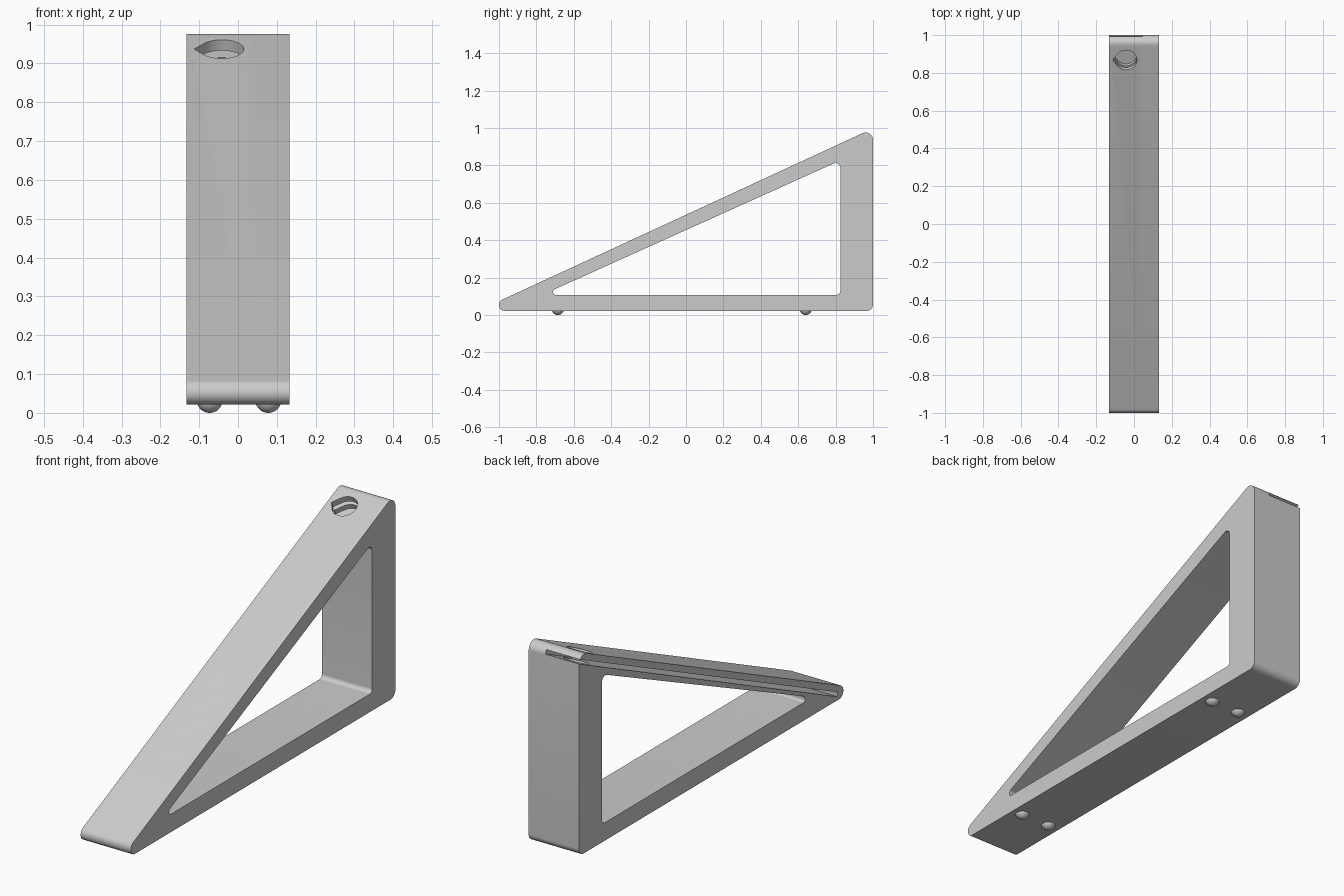
import bpy
import bmesh
import math
from mathutils import Matrix, Vector
from mathutils.geometry import tessellate_polygon

cube = bpy.data.objects.get("Cube")
if cube:
    bpy.data.objects.remove(cube, do_unlink=True)

# Material
grey = bpy.data.materials.new("matte grey")
grey.use_nodes = True
COLOUR = (0.6, 0.6, 0.6, 1)
grey.diffuse_color = COLOUR
grey.node_tree.nodes["Principled BSDF"].inputs["Base Color"].default_value = COLOUR

# Main dimensions
HALF = 0.133          # half width
BASE = 0.022          # underside of the frame
RISE = 0.462          # gradient of the sloped bar
MID = 0.536           # height of the slope at y = 0
ANGLE = math.atan(RISE)
STEPS = 12            # segments in each rounded corner
SLOT_X = 0.044        # how far the slot reaches across
SLOT_FRONT = -0.955


def slope_z(y):
    return MID + RISE * y


def rounded(corners):
    """Anticlockwise outline with each (y, z, radius) corner made an arc."""
    out = []
    for i, (y, z, r) in enumerate(corners):
        p = Vector((y, z))
        a = (Vector(corners[i - 1][:2]) - p).normalized()
        b = (Vector(corners[(i + 1) % len(corners)][:2]) - p).normalized()
        half = a.angle(b) / 2
        centre = p + (a + b).normalized() * (r / math.sin(half))
        start = p + a * (r / math.tan(half)) - centre
        for k in range(STEPS + 1):
            t = (math.pi - 2 * half) * k / STEPS
            c, s = math.cos(t), math.sin(t)
            out.append(centre + Vector((start.x * c - start.y * s,
                                        start.x * s + start.y * c)))
    return out


def ring(bm, outline, x):
    return [bm.verts.new((x, p[0], p[1])) for p in outline]


def wall(bm, a, b, skip=()):
    """Quads between two closed rings, leaving out the skipped ones."""
    for i in range(len(a)):
        j = (i + 1) % len(a)
        if i not in skip:
            bm.faces.new((a[i], a[j], b[j], b[i]))


def fill(bm, border, hole):
    """Flat face with a hole in it."""
    verts = border + hole
    for tri in tessellate_polygon([[v.co for v in border], [v.co for v in hole]]):
        bm.faces.new([verts[i] for i in tri])


def finish(name, bm):
    mesh = bpy.data.meshes.new(name)
    bm.to_mesh(mesh)
    bm.free()
    mesh.materials.append(grey)
    obj = bpy.data.objects.new(name, mesh)
    bpy.context.collection.objects.link(obj)
    bpy.ops.object.select_all(action='DESELECT')
    obj.select_set(True)
    bpy.context.view_layer.objects.active = obj
    bpy.ops.object.shade_smooth_by_angle()


# Outlines of the wedge and its triangular opening
outer = rounded([(-1, BASE, 0.030), (1, BASE, 0.035),
                 (1, slope_z(1), 0.040), (-1, slope_z(-1), 0.032)])
inner = rounded([(-0.71, 0.108, 0.012), (0.825, 0.108, 0.02),
                 (0.825, 0.826, 0.025), (-0.71, 0.134, 0.012)])

# Slot outline: two points of the top back corner run parallel to the slope
arc = 2 * (STEPS + 1)
low, high = arc + 1, arc + 4
top_edge = arc + STEPS
notched = list(outer)
for end, mouth in ((low + 1, outer[low]), (high - 1, outer[high])):
    notched[end] = Vector((SLOT_FRONT, mouth.y + RISE * (SLOT_FRONT - mouth.x)))

# Wedge frame: slotted section, then plain section
frame = bmesh.new()
slot_side = ring(frame, notched, -HALF)
slot_end = ring(frame, notched, SLOT_X)
plain_side = ring(frame, outer, HALF)
holed = (low, high - 1, top_edge)
wall(frame, slot_side, slot_end, holed)
plain_end = list(slot_end)
plain_end[low + 1:high] = ring(frame, outer[low + 1:high], SLOT_X)
wall(frame, plain_end, plain_side)
frame.faces.new(plain_end[low:high + 1] + [slot_end[high - 1], slot_end[low + 1]])

# Opening and the two side faces
opening = [ring(frame, inner, x) for x in (-HALF, HALF)]
wall(frame, *opening)
fill(frame, slot_side, opening[0])
fill(frame, plain_side, opening[1])

# Teardrop hole, square to the slope and crossing the slot
RADIUS, TIP, CENTRE_Y = 0.057, 0.071, 0.868
limit = math.pi - math.acos(RADIUS / TIP)
drop = [Vector((RADIUS * math.cos(t), RADIUS * math.sin(t), 0))
        for t in (limit * (k / 20 - 1) for k in range(41))]
drop.append(Vector((-TIP, 0, 0)))
place = (Matrix.Translation((-0.042, CENTRE_Y, slope_z(CENTRE_Y)))
         @ Matrix.Rotation(ANGLE, 4, 'X'))
depth = [(slope_z(outer[i].x) - outer[i].y) * math.cos(ANGLE) for i in (low, high)]
floor, lower, upper, rim = [
    [frame.verts.new(place @ (p - Vector((0, 0, d)))) for p in drop]
    for d in (0.075, depth[0], depth[1], 0)]
wall(frame, rim, upper)
wall(frame, lower, floor)
frame.faces.new(floor)
for i, hole in zip(holed, (lower, upper, rim)):
    fill(frame, [slot_side[i], slot_side[i + 1], slot_end[i + 1], slot_end[i]], hole)
bmesh.ops.recalc_face_normals(frame, faces=frame.faces)
finish("wedge_frame", frame)

# Domed feet
DOME = 0.0335
for y, end in ((-0.685, "front"), (0.64, "back")):
    for x, side in ((-0.073, "right"), (0.078, "left")):
        foot = bmesh.new()
        bmesh.ops.create_uvsphere(foot, u_segments=32, v_segments=24, radius=DOME,
                                  matrix=Matrix.Translation((x, y, DOME)))
        # keep only the cap that reaches just inside the frame
        bmesh.ops.bisect_plane(foot, geom=foot.verts[:] + foot.edges[:] + foot.faces[:],
                               plane_co=(0, 0, BASE + 0.002),
                               plane_no=(0, 0, 1), clear_outer=True)
        finish(f"{end}_{side}_foot", foot)
